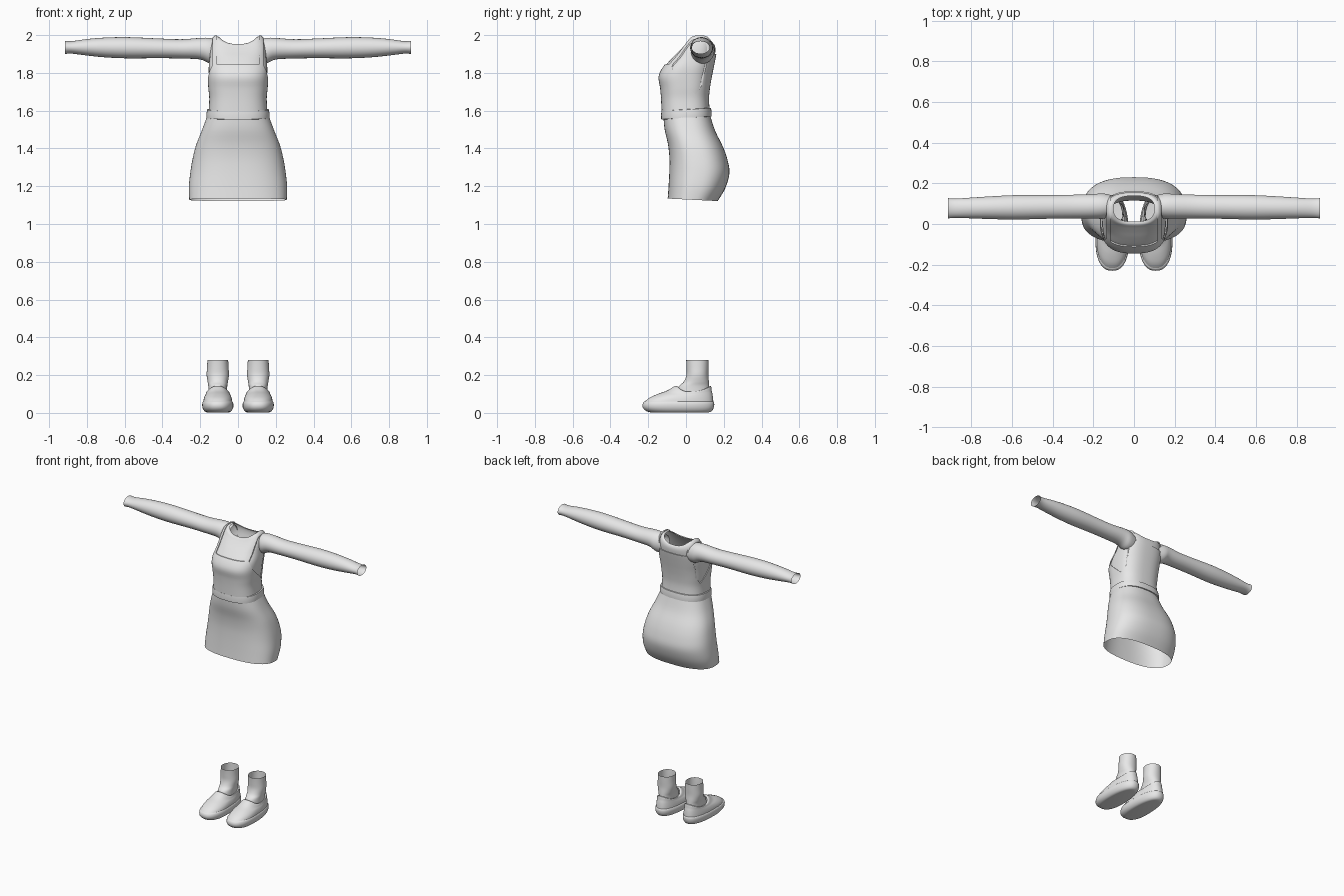
import bpy, bmesh, math
from mathutils import Vector

if "Cube" in bpy.data.objects:
    bpy.data.objects.remove(bpy.data.objects["Cube"], do_unlink=True)

fabric = bpy.data.materials.new("light_grey_fabric")
fabric.use_nodes = True
fabric.diffuse_color = (0.8, 0.8, 0.8, 1)
fabric.node_tree.nodes["Principled BSDF"].inputs["Base Color"].default_value = (0.8, 0.8, 0.8, 1)


def finish(name, bm, angle=40):
    bmesh.ops.recalc_face_normals(bm, faces=bm.faces)
    mesh = bpy.data.meshes.new(name)
    bm.to_mesh(mesh)
    bm.free()
    mesh.materials.append(fabric)
    obj = bpy.data.objects.new(name, mesh)
    bpy.context.collection.objects.link(obj)
    activate(obj)
    bpy.ops.object.shade_smooth_by_angle(angle=math.radians(angle))
    return obj


def activate(obj):
    bpy.ops.object.select_all(action='DESELECT')
    obj.select_set(True)
    bpy.context.view_layer.objects.active = obj


def smooth_rows(rows, steps):
    """Catmull-Rom resampling of the profile rows."""
    out = []
    for i in range(len(rows) - 1):
        a, b = rows[max(i - 1, 0)], rows[i]
        c, d = rows[i + 1], rows[min(i + 2, len(rows) - 1)]
        for k in range(steps):
            t = k / steps
            out.append([q + 0.5 * t * (r - p + t * (2*p - 5*q + 4*r - s + t * (3*q - p - 3*r + s)))
                        for p, q, r, s in zip(a, b, c, d)])
    return out + [list(rows[-1])]


def loft(name, rows, place=lambda v: v, steps=4, seg=64, power=0.8,
         wide=0.5, tilt=0.0, grow=0.0, cap=False):
    """Rows are (height, half width, front, back, dip at front and back)."""
    bm = bmesh.new()
    rings = []
    for z, hw, front, back, dip in smooth_rows(rows, steps):
        mid = front + (back - front) * wide
        ring = []
        for i in range(seg):
            a = math.tau * i / seg
            c, s = math.cos(a), math.sin(a)
            x = math.copysign(abs(c) ** power, c) * (hw + grow)
            reach = (back - mid if s > 0 else mid - front) + grow
            y = mid + math.copysign(abs(s) ** power, s) * reach
            ring.append(bm.verts.new(place(Vector((x, y, z - dip * s * s + tilt * y)))))
        rings.append(ring)
    for lo, hi in zip(rings, rings[1:]):
        for i in range(seg):
            j = (i + 1) % seg
            bm.faces.new((lo[i], lo[j], hi[j], hi[i]))
    if cap:
        bm.faces.new(rings[0])
    return finish(name, bm)


def prism(name, points, x0, x1):
    """Outline in the side plane, extruded across the body."""
    bm = bmesh.new()
    face = bm.faces.new([bm.verts.new((x0, y, z)) for y, z in points])
    new = bmesh.ops.extrude_face_region(bm, geom=[face])["geom"]
    bmesh.ops.translate(bm, vec=(x1 - x0, 0, 0),
                        verts=[g for g in new if isinstance(g, bmesh.types.BMVert)])
    return finish(name, bm)


def cut(obj, cutter):
    mod = obj.modifiers.new("cut", 'BOOLEAN')
    mod.operation, mod.solver, mod.object = 'DIFFERENCE', 'EXACT', cutter
    activate(obj)
    bpy.ops.object.modifier_apply(modifier=mod.name)
    bpy.data.objects.remove(cutter, do_unlink=True)


# Shirt body, up to the scooped neckline
torso = [(1.58, .15, -.122, .12, 0), (1.66, .145, -.125, .115, 0),
         (1.72, .15, -.13, .12, 0), (1.78, .154, -.138, .13, 0),
         (1.83, .155, -.115, .14, 0), (1.88, .15, -.072, .15, 0),
         (1.93, .145, -.042, .155, .02), (1.97, .135, -.018, .155, .035),
         (1.993, .118, -.003, .148, .042), (1.99, .1, .012, .138, .038)]
loft("shirt_body", torso, power=.75)

# Vest over the shirt, with a square neck and pointed armholes
vest = loft("vest", torso, power=.75, grow=.002)
solid = vest.modifiers.new("thickness", 'SOLIDIFY')
solid.thickness, solid.offset = .005, 1
activate(vest)
bpy.ops.object.modifier_apply(modifier=solid.name)
cut(vest, prism("neck_cutter", [(-.3, 1.845), (.07, 1.845), (.07, 1.9), (.3, 1.9),
                                (.3, 2.1), (-.3, 2.1)], -.112, .112))
armhole = [(.05, 1.685), (.095, 1.75), (.128, 1.83), (.14, 1.9), (.18, 1.95), (.18, 2.1),
           (0, 2.1), (-.01, 1.95), (-.055, 1.89), (-.075, 1.83), (-.06, 1.79), (-.01, 1.74)]
for side in (-1, 1):
    cut(vest, prism("armhole_cutter", armhole, side * .135, side * .3))
activate(vest)
bpy.ops.object.shade_smooth_by_angle(angle=math.radians(40))

# Sleeves, lofted outward along x
sleeve = [(.1, .05, 1.85, 1.975, 0), (.15, .062, 1.85, 1.985, 0),
          (.2, .06, 1.871, 1.985, 0), (.3, .058, 1.876, 1.978, 0),
          (.42, .058, 1.878, 1.982, 0), (.58, .06, 1.877, 1.989, 0),
          (.7, .056, 1.882, 1.987, 0), (.8, .051, 1.892, 1.979, 0),
          (.88, .047, 1.902, 1.968, 0), (.915, .05, 1.9, 1.97, 0)]
for side, label in ((1, "left"), (-1, "right")):
    loft(label + "_sleeve", sleeve, seg=40, power=1,
         place=lambda v, s=side: Vector((s * v.z, v.x + .09 - .014 * v.z, v.y)))

# Skirt and belt
skirt = [(1.58, .16, -.12, .128, 0), (1.5, .19, -.114, .155, 0),
         (1.42, .222, -.096, .195, 0), (1.35, .24, -.088, .22, 0),
         (1.28, .252, -.088, .23, 0), (1.2, .26, -.092, .208, 0),
         (1.13, .258, -.097, .168, 0)]
loft("skirt", skirt, tilt=-.05)
belt = [(1.56, .155, -.12, .125, 0), (1.562, .166, -.131, .136, 0),
        (1.585, .167, -.132, .136, 0), (1.606, .163, -.13, .132, 0),
        (1.608, .15, -.12, .12, 0)]
loft("belt", belt, steps=1, tilt=.06)

# Shoes and socks
sole = [(.002, .055, -.18, .115, 0), (.008, .07, -.208, .135, 0),
        (.03, .082, -.23, .148, 0), (.056, .081, -.226, .149, 0),
        (.062, .074, -.215, .142, 0)]
upper = [(.055, .077, -.224, .145, 0), (.075, .074, -.195, .143, -.004),
         (.09, .069, -.15, .14, -.01), (.1, .064, -.1, .136, -.018),
         (.112, .059, -.06, .132, -.03), (.11, .05, -.045, .122, -.03)]
sock = [(.09, .05, -.055, .125, 0), (.14, .05, -.038, .123, 0),
        (.165, .054, -.012, .121, 0), (.2, .059, .002, .118, 0),
        (.24, .057, .003, .119, 0), (.28, .055, .001, .12, 0)]
for side, label in ((1, "left"), (-1, "right")):
    offset = Vector((side * .107, 0, 0))
    foot = dict(place=lambda v, o=offset: v + o, seg=48)
    loft(label + "_sole", sole, steps=2, power=.85, wide=.4, cap=True, **foot)
    loft(label + "_shoe_upper", upper, power=.85, wide=.4, **foot)
    loft(label + "_sock", sock, power=.95, **foot)
